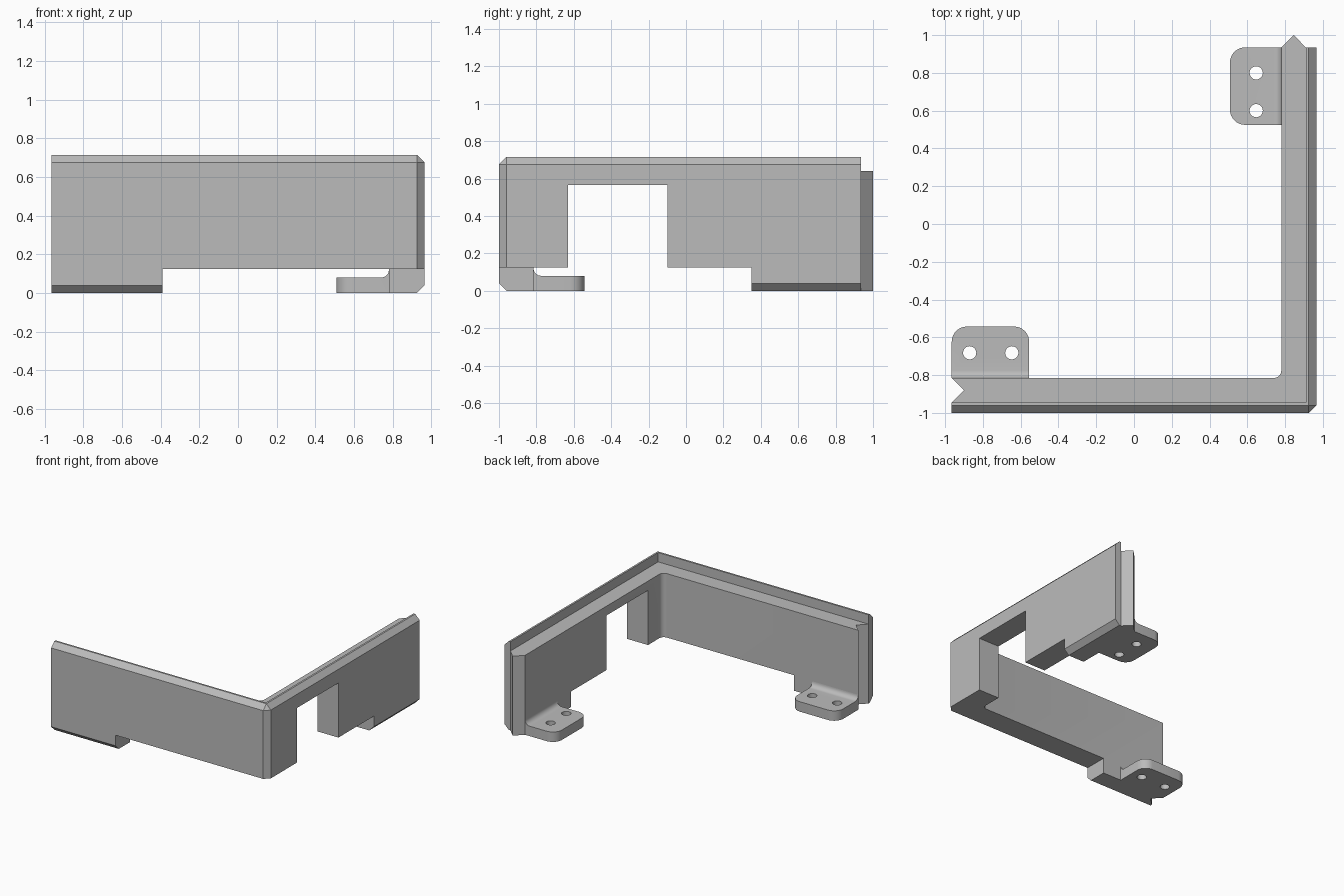
import bpy, bmesh
from math import sin, cos, pi, radians
from mathutils import Matrix, Vector

if "Cube" in bpy.data.objects:
    bpy.data.objects.remove(bpy.data.objects["Cube"])

grey = bpy.data.materials.new("plain grey")
grey.use_nodes = True
grey.diffuse_color = (0.5, 0.5, 0.5, 1)
grey.node_tree.nodes["Principled BSDF"].inputs["Base Color"].default_value = (0.5, 0.5, 0.5, 1)

X_END, X_OUT, Y_OUT, Y_END = -0.965, 0.965, -1.0, 0.935
THICK, RIM, CHAMFER, LEDGE, TOP = 0.185, 0.055, 0.04, 0.64, 0.715
X_IN, Y_IN = X_OUT - THICK, Y_OUT + THICK
STEPS = 8


def finish(name, bm):
    bmesh.ops.remove_doubles(bm, verts=bm.verts, dist=1e-5)
    bmesh.ops.recalc_face_normals(bm, faces=bm.faces)
    mesh = bpy.data.meshes.new(name)
    bm.to_mesh(mesh)
    bm.free()
    mesh.materials.append(grey)
    obj = bpy.data.objects.new(name, mesh)
    bpy.context.collection.objects.link(obj)
    return obj


def extruded(points, offset):
    """Closed outline of 3D points pushed along an offset."""
    bm = bmesh.new()
    face = bm.faces.new([bm.verts.new(p) for p in points])
    out = bmesh.ops.extrude_face_region(bm, geom=[face], use_keep_orig=True)
    verts = [v for v in out["geom"] if isinstance(v, bmesh.types.BMVert)]
    bmesh.ops.translate(bm, verts=verts, vec=offset)
    return bm


def prism(name, outline, z0, z1):
    return finish(name, extruded([(x, y, z0) for x, y in outline], (0, 0, z1 - z0)))


def box(x0, x1, y0, y1, z1):
    return prism("cutter", [(x0, y0), (x1, y0), (x1, y1), (x0, y1)], -0.2, z1)


def activate(obj):
    bpy.ops.object.select_all(action='DESELECT')
    obj.select_set(True)
    bpy.context.view_layer.objects.active = obj


def cut(obj, cutter):
    cutter.hide_render = True
    mod = obj.modifiers.new("cut", 'BOOLEAN')
    mod.operation, mod.solver, mod.object = 'DIFFERENCE', 'EXACT', cutter
    activate(obj)
    bpy.ops.object.modifier_apply(modifier=mod.name)
    bpy.data.objects.remove(cutter)


def smooth(obj):
    activate(obj)
    bpy.ops.object.shade_smooth_by_angle(angle=radians(30))


def corner_point(d, t):
    """Plan position around the corner, d inward from the outer face."""
    if d == 0:      # chamfered outer edge
        return (X_OUT - CHAMFER * (1 - t), Y_OUT + CHAMFER * t)
    if d == THICK:  # filleted inner edge
        a = -pi / 2 + t * pi / 2
        return (X_IN - CHAMFER + CHAMFER * cos(a), Y_IN + CHAMFER + CHAMFER * sin(a))
    return (X_OUT - d, Y_OUT + d)


# Corner wall: one cross-section swept along both arms
section = [(0, CHAMFER), (0, TOP - CHAMFER), (CHAMFER, TOP), (RIM, TOP),
           (RIM, LEDGE), (THICK, LEDGE), (THICK, 0), (CHAMFER, 0)]
bm = bmesh.new()
rings = [[bm.verts.new((X_END, Y_OUT + d, z)) for d, z in section]]
for i in range(STEPS + 1):
    rings.append([bm.verts.new((*corner_point(d, i / STEPS), z)) for d, z in section])
rings.append([bm.verts.new((X_OUT - d, Y_END, z)) for d, z in section])
n = len(section)
for a, b in zip(rings, rings[1:]):
    for k in range(n):
        j = (k + 1) % n
        bm.faces.new((a[k], a[j], b[j], b[k]))
bm.faces.new(rings[0])
bm.faces.new(rings[-1])
bmesh.ops.remove_doubles(bm, verts=bm.verts, dist=1e-5)
bmesh.ops.dissolve_limit(bm, angle_limit=radians(0.5), verts=bm.verts, edges=bm.edges)
wall = finish("corner_wall", bm)

# Raised underside, doorway and V groove
cut(wall, box(-0.39, 1.2, -1.2, -0.7, 0.125))
cut(wall, box(0.6, 1.2, -0.75, 0.35, 0.125))
cut(wall, box(0.6, 1.2, -0.63, -0.10, 0.565))
mid = (RIM + THICK) / 2
half = (THICK - RIM) / 2
groove = [(X_END - half, Y_OUT + mid - 2 * half), (X_END + half, Y_OUT + mid),
          (X_END - half, Y_OUT + mid + 2 * half)]
cut(wall, prism("cutter", groove, -0.2, LEDGE + 0.02))
smooth(wall)

# V tongue on the end of the side arm
prism("end_tongue", [(X_IN, Y_END), (X_OUT - RIM, Y_END), (X_OUT - mid, Y_END + half)], 0, LEDGE)


# Mounting tabs: filleted profile, rounded corners, two screw holes
def mounting_tab(name, place, holes, length=0.41, depth=0.272, thick=0.08, r=0.04):
    arc = [(r - r * sin(a), thick + r - r * cos(a))
           for a in (i * pi / 2 / STEPS for i in range(STEPS + 1))]
    profile = [(0, 0), (depth, 0), (depth, thick)] + arc
    bm = extruded([(-length / 2, v, z) for v, z in profile], (length, 0, 0))
    corners = [e for e in bm.edges if all(abs(v.co.y - depth) < 1e-4 for v in e.verts)
               and abs(e.verts[0].co.x - e.verts[1].co.x) < 1e-4]
    bmesh.ops.bevel(bm, geom=corners, offset=0.08, segments=STEPS, profile=0.5, affect='EDGES')
    tab = finish(name, bm)
    for u in holes:
        ring = [(u + 0.035 * cos(a), 0.133 + 0.035 * sin(a))
                for a in (i * pi / 12 for i in range(24))]
        cut(tab, prism("cutter", ring, -0.1, 0.2))
    tab.data.transform(place)
    smooth(tab)


mounting_tab("front_tab", Matrix.Translation((-0.76, Y_IN, 0)), (-0.11, 0.113))
mounting_tab("side_tab", Matrix.Translation((X_IN, 0.73, 0)) @ Matrix.Rotation(pi / 2, 4, 'Z'),
             (-0.13, 0.07))
